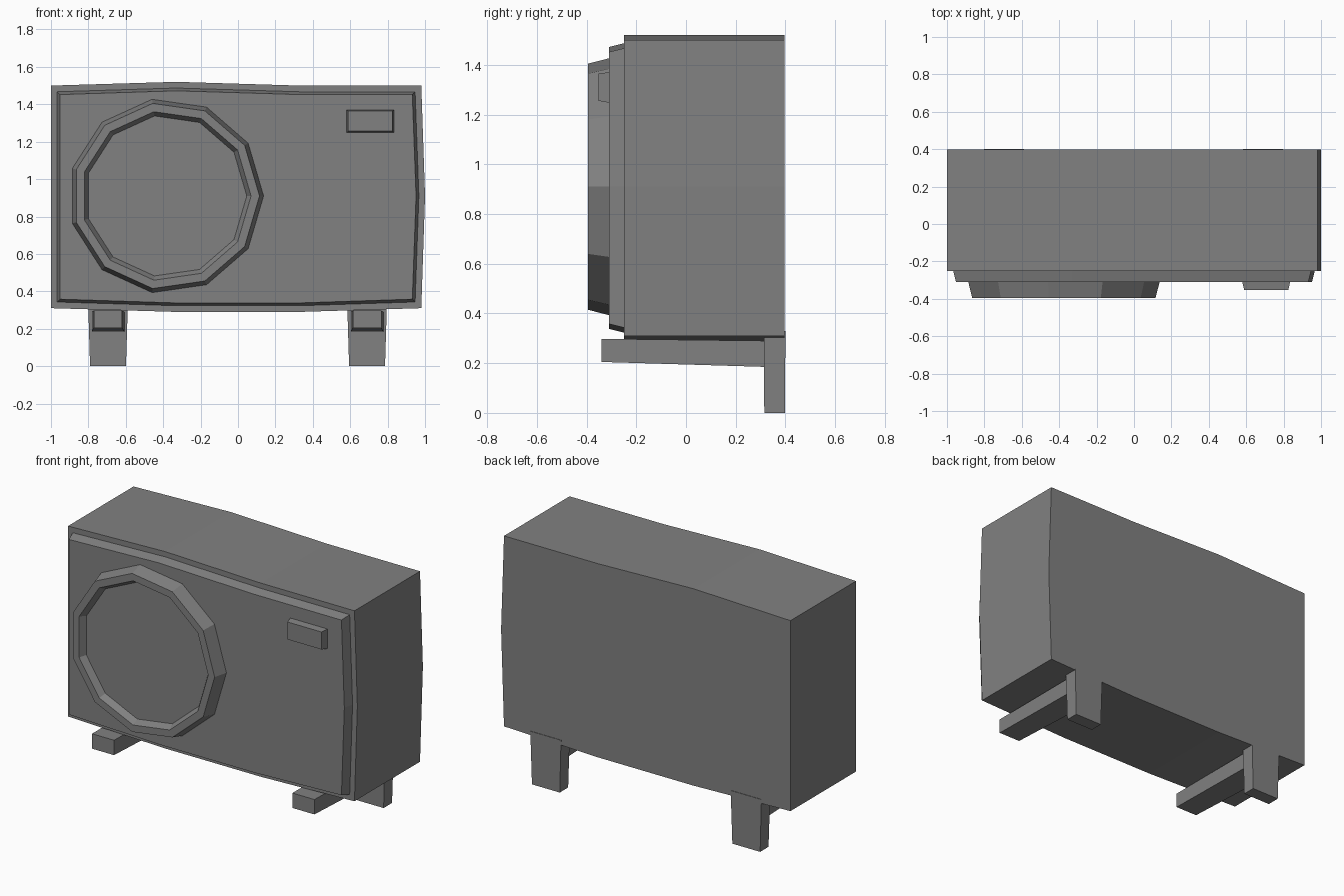
import bpy
import bmesh
from math import cos, sin, tau

cube = bpy.data.objects.get("Cube")
if cube:
    bpy.data.objects.remove(cube, do_unlink=True)

grey = bpy.data.materials.new("plain grey")
grey.use_nodes = True
COLOUR = (0.22, 0.22, 0.22, 1)
grey.diffuse_color = COLOUR
grey.node_tree.nodes["Principled BSDF"].inputs["Base Color"].default_value = COLOUR


def loft(name, sections):
    """Skin matching cross-sections into a closed solid with flat caps."""
    bm = bmesh.new()
    rings = [[bm.verts.new(p) for p in ring] for ring in sections]
    n = len(rings[0])
    for a, b in zip(rings, rings[1:]):
        for i in range(n):
            j = (i + 1) % n
            bm.faces.new((a[i], a[j], b[j], b[i]))
    bm.faces.new(rings[0])
    bm.faces.new(rings[-1])
    bmesh.ops.recalc_face_normals(bm, faces=bm.faces)
    mesh = bpy.data.meshes.new(name)
    bm.to_mesh(mesh)
    bm.free()
    mesh.materials.append(grey)
    obj = bpy.data.objects.new(name, mesh)
    bpy.context.collection.objects.link(obj)
    return obj


def outline(y, inset):
    """Bulging casing outline, shrunk by inset, at depth y."""
    left, right, bulge = -1 + inset, 0.98 - inset, 1 - inset
    low, high = 0.31 + inset, 1.5 - inset
    return [(x, y, z) for x, z in (
        (left, low), (-0.33, low - 0.02), (0.33, low - 0.02), (right, low),
        (bulge, 0.91), (right, high), (0.33, high), (-0.33, high + 0.02),
        (left, high))]


def circle(y, radius, sides=11):
    return [(-0.385 + radius * cos(tau * i / sides), y,
             0.91 + radius * sin(tau * i / sides)) for i in range(sides)]


def rect_y(x, half, y, low, high):
    return [(x - half, y, low), (x + half, y, low),
            (x + half, y, high), (x - half, y, high)]


def rect_z(x, half, z, front, back):
    return [(x - half, front, z), (x + half, front, z),
            (x + half, back, z), (x - half, back, z)]


# Casing and raised front panel
loft("casing", [outline(0.397, 0), outline(-0.25, 0)])
loft("front_panel", [outline(-0.24, 0.033), outline(-0.25, 0.033),
                     outline(-0.31, 0.048)])

# Fan surround with a recessed disc
loft("fan_surround", [circle(-0.3, 0.522), circle(-0.31, 0.522),
                      circle(-0.395, 0.5), circle(-0.395, 0.455),
                      circle(-0.355, 0.432)])

# Small badge plate, blank
loft("corner_plate", [rect_y(0.707, 0.13, -0.3, 1.246, 1.372),
                      rect_y(0.707, 0.118, -0.353, 1.256, 1.365)])

# Wall brackets: an upright at the back and an arm below the casing
for side, x in (("right", -0.695), ("left", 0.69)):
    loft(f"bracket_upright_{side}", [rect_z(x, 0.096, 0, 0.315, 0.398),
                                     rect_z(x, 0.106, 0.33, 0.313, 0.4)])
    loft(f"bracket_arm_{side}", [rect_y(x, 0.076, -0.34, 0.205, 0.298),
                                 rect_y(x, 0.087, 0.32, 0.185, 0.29)])
